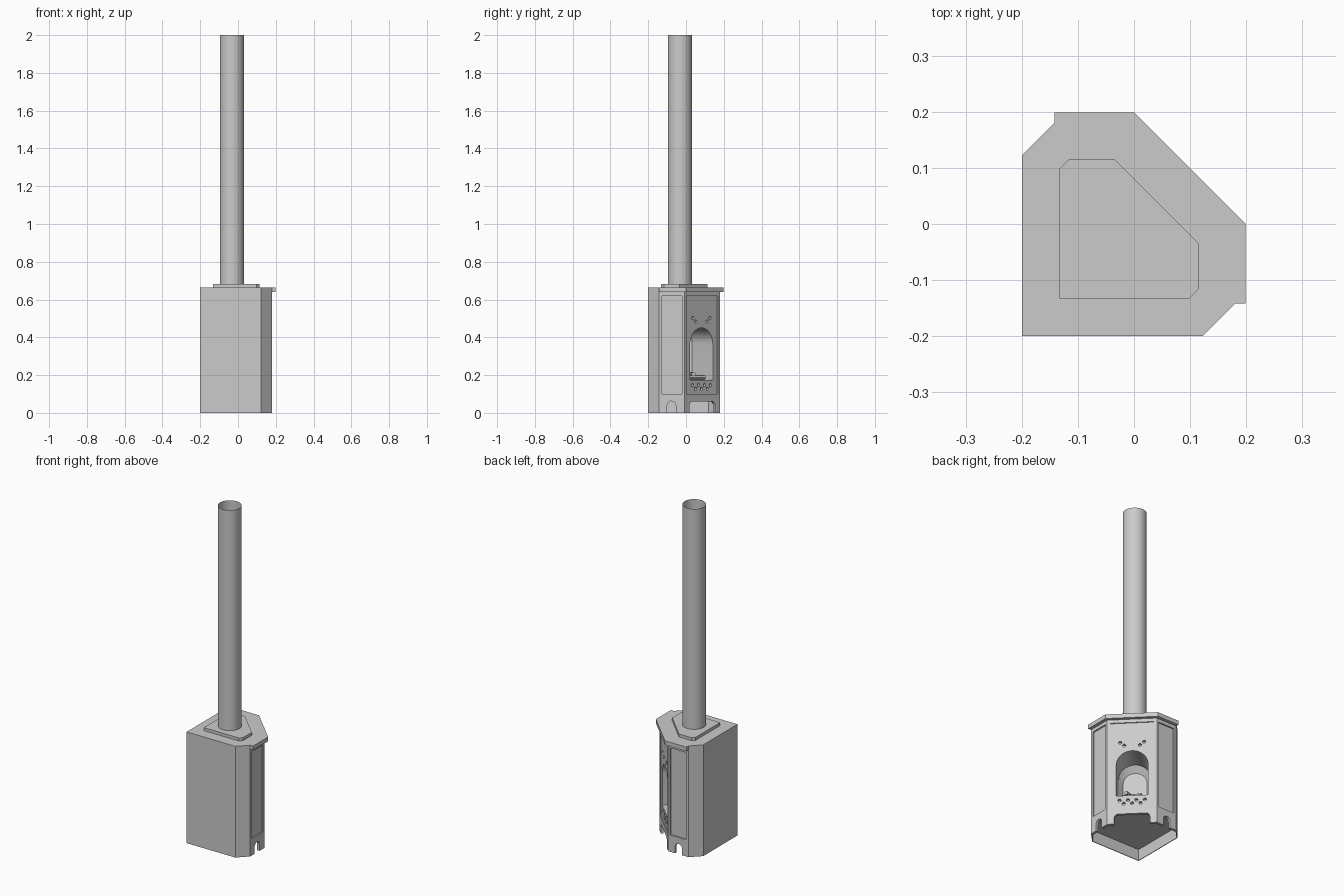
import bpy, bmesh
from math import pi, sin, cos, sqrt
from mathutils import Vector

if "Cube" in bpy.data.objects:
    bpy.data.objects.remove(bpy.data.objects["Cube"])

H = 0.665          # height of the stove body
R2 = sqrt(0.5)


def loft(name, rings):
    """Closed solid through a list of equal-length point rings."""
    bm = bmesh.new()
    loops = [[bm.verts.new(p) for p in ring] for ring in rings]
    n = len(loops[0])
    for a, b in zip(loops, loops[1:]):
        for i in range(n):
            j = (i + 1) % n
            bm.faces.new((a[i], a[j], b[j], b[i]))
    bm.faces.new(loops[0])
    bm.faces.new(loops[-1])
    bmesh.ops.recalc_face_normals(bm, faces=bm.faces)
    me = bpy.data.meshes.new(name)
    bm.to_mesh(me)
    bm.free()
    ob = bpy.data.objects.new(name, me)
    bpy.context.collection.objects.link(ob)
    return ob


def prism(name, outline, z0, z1):
    return loft(name, [[(x, y, z) for x, y in outline] for z in (z0, z1)])


def mirrored(half):
    """Outline symmetric about x = y from the half on the +x side."""
    return half + [(y, x) for x, y in reversed(half) if x != y]


# Local frames of the three decorated faces: origin, across, outward
FRONT = (Vector((0.086, 0.086, 0)), Vector((-R2, R2, 0)), Vector((R2, R2, 0)))
RIGHT = (Vector((0.18, -0.074, 0)), Vector((0, 1, 0)), Vector((1, 0, 0)))
LEFT = (Vector((-0.074, 0.18, 0)), Vector((1, 0, 0)), Vector((0, 1, 0)))


def on_face(frame, outline, out):
    o, u, n = frame
    return [o + u * a + n * out + Vector((0, 0, z)) for a, z in outline]


def arch(hw, z0, top, cx=0, seg=16):
    """Round-topped opening."""
    pts = [(cx - hw, z0), (cx + hw, z0)]
    return pts + [(cx + hw * cos(pi * i / seg), top - hw + hw * sin(pi * i / seg))
                  for i in range(seg + 1)]


def rect(hw, z0, z1):
    return [(-hw, z0), (hw, z0), (hw, z1), (-hw, z1)]


def circle(cx, cz, r, seg=12):
    return [(cx + r * cos(2 * pi * i / seg), cz + r * sin(2 * pi * i / seg))
            for i in range(seg)]


def rounded_slot(hw, z0, top, r, seg=5):
    right = [(hw - r + r * cos(pi / 2 * i / seg), top - r + r * sin(pi / 2 * i / seg))
             for i in range(seg + 1)]
    return [(-hw, z0), (hw, z0)] + right + [(-x, z) for x, z in reversed(right)]


def cut(target, cutter):
    cutter.hide_render = True
    m = target.modifiers.new("cut", 'BOOLEAN')
    m.operation, m.object, m.solver = 'DIFFERENCE', cutter, 'EXACT'
    bpy.context.view_layer.objects.active = target
    bpy.ops.object.modifier_apply(modifier=m.name)
    bpy.data.objects.remove(cutter)


def face_cut(frame, outline, depth):
    cut(body, loft("cutter", [on_face(frame, outline, d) for d in (0.05, -depth)]))


def smooth(ob, angle=0.6):
    bpy.ops.object.select_all(action='DESELECT')
    ob.select_set(True)
    bpy.context.view_layer.objects.active = ob
    bpy.ops.object.shade_smooth_by_angle(angle=angle)


# Stove body, a corner block with a diagonal front
body = prism("stove_body", mirrored([(-0.2, -0.2), (0.122, -0.2), (0.18, -0.142),
                                     (0.18, -0.008)]), 0, H)

# Hollow base, open underneath
cut(body, prism("cutter", mirrored([(-0.196, -0.196), (0.12, -0.196), (0.165, -0.151),
                                    (0.165, -0.014)]), -0.05, 0.067))

# Recessed side panels and arched foot openings
for frame in (RIGHT, LEFT):
    face_cut(frame, rect(0.053, 0.1, 0.62), 0.008)
    face_cut(frame, arch(0.023, -0.05, 0.062, cx=-0.003), 0.03)

# Door panel and ash opening in the base
face_cut(FRONT, rect(0.118, 0.1, 0.62), 0.006)
face_cut(FRONT, rounded_slot(0.095, -0.05, 0.06, 0.02), 0.03)

# Vaulted firebox narrowing at the back
wide, narrow = arch(0.085, 0.175, 0.45), arch(0.064, 0.176, 0.415)
cut(body, loft("cutter", [on_face(FRONT, wide, 0.05), on_face(FRONT, wide, -0.16),
                          on_face(FRONT, narrow, -0.19)]))

# Air holes above and below the window
holes = [(0.064, 0.502), (0.042, 0.484), (0.0225, 0.147), (0.0675, 0.147), (0.045, 0.127)]
for a, z in holes + [(-a, z) for a, z in holes] + [(0, 0.127)]:
    face_cut(FRONT, circle(a, z, 0.009), 0.022)
smooth(body)

# Overhanging cornice around the three front faces
prism("top_cornice", [(0.18, -0.142), (0.199, -0.142), (0.199, 0), (0, 0.199),
                      (-0.142, 0.199), (-0.142, 0.18), (-0.008, 0.18), (0.18, -0.008)],
      0.64, H)

# Raised hot plate
prism("hot_plate", mirrored([(-0.133, -0.133), (0.098, -0.133), (0.115, -0.116),
                             (0.115, -0.034)]), H, 0.683)

# Firewood lying in the firebox
o, u, n = FRONT
logs = [((-0.06, -0.05), (0.05, -0.035), 0.188, 0.013),
        ((-0.05, -0.085), (0.06, -0.09), 0.188, 0.013),
        ((-0.035, -0.03), (0.01, -0.11), 0.206, 0.011)]
for k, (a, b, z, r) in enumerate(logs):
    p, q = [o + u * c[0] + n * c[1] + Vector((0, 0, z)) for c in (a, b)]
    side = (q - p).normalized().cross(Vector((0, 0, 1)))
    ring = [side * x + Vector((0, 0, y)) for x, y in circle(0, 0, r, 8)]
    loft(f"log_{k + 1}", [[p + v for v in ring], [q + v for v in ring]])

# Flue pipe, open at the top
bm = bmesh.new()
bmesh.ops.create_cone(bm, cap_ends=False, segments=32, radius1=0.064, radius2=0.064,
                      depth=2 - 0.683)
me = bpy.data.meshes.new("flue_pipe")
bm.to_mesh(me)
bm.free()
pipe = bpy.data.objects.new("flue_pipe", me)
pipe.location = (-0.032, -0.032, (2 + 0.683) / 2)
bpy.context.collection.objects.link(pipe)
smooth(pipe)
